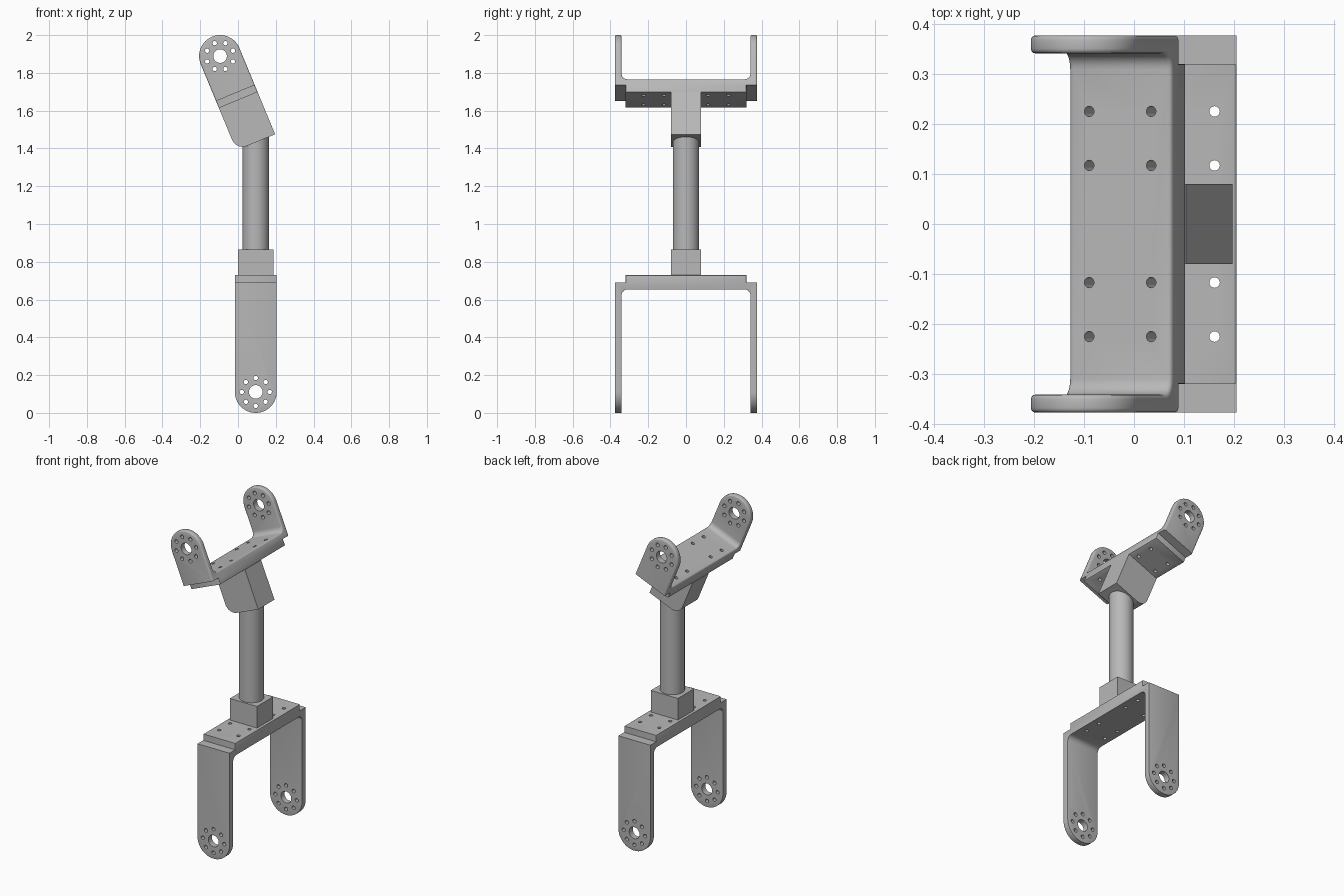
import bpy, bmesh
from math import radians, pi, sin, cos
from mathutils import Matrix, Vector

if "Cube" in bpy.data.objects:
    bpy.data.objects.remove(bpy.data.objects["Cube"], do_unlink=True)

metal = bpy.data.materials.new("machined grey metal")
metal.use_nodes = True
grey = (0.48, 0.48, 0.48, 1)
metal.diffuse_color = grey
metal.node_tree.nodes["Principled BSDF"].inputs["Base Color"].default_value = grey

HALF = 0.111      # half width of the forks
SPAN = 0.377      # half distance across the fork arms
WALL = 0.036      # arm and web thickness
PLATE = 0.04      # mounting plate thickness


def make(name, bm):
    bmesh.ops.recalc_face_normals(bm, faces=bm.faces[:])
    mesh = bpy.data.meshes.new(name)
    bm.to_mesh(mesh)
    bm.free()
    mesh.materials.append(metal)
    ob = bpy.data.objects.new(name, mesh)
    bpy.context.collection.objects.link(ob)
    return ob


def prism(points, depth):
    """Extrude a closed outline of 3D points along a vector."""
    bm = bmesh.new()
    face = bm.faces.new([bm.verts.new(p) for p in points])
    ext = bmesh.ops.extrude_face_region(bm, geom=[face])["geom"]
    bmesh.ops.translate(bm, vec=depth, verts=[v for v in ext if isinstance(v, bmesh.types.BMVert)])
    return bm


def box(x, y, z0, z1):
    return prism([(-x, -y, z0), (x, -y, z0), (x, y, z0), (-x, y, z0)], (0, 0, z1 - z0))


def drill(bm, radius, centre, along_y, length, sides):
    m = Matrix.Translation(centre)
    if along_y:
        m = m @ Matrix.Rotation(pi / 2, 4, 'X')
    bmesh.ops.create_cone(bm, cap_ends=True, segments=sides, radius1=radius,
                          radius2=radius, depth=length, matrix=m)


def boolean(ob, cutter, operation):
    mod = ob.modifiers.new("cut", 'BOOLEAN')
    mod.operation, mod.solver, mod.object = operation, 'EXACT', cutter
    bpy.context.view_layer.objects.active = ob
    bpy.ops.object.modifier_apply(modifier=mod.name)
    bpy.data.objects.remove(cutter, do_unlink=True)


def smooth(ob):
    bpy.ops.object.select_all(action='DESELECT')
    ob.select_set(True)
    bpy.context.view_layer.objects.active = ob
    bpy.ops.object.shade_smooth_by_angle(angle=radians(32))


def web_holes(base):
    bm = bmesh.new()
    for x in (-0.067, 0.067):
        for y in (-0.225, -0.117, 0.117, 0.225):
            drill(bm, 0.0105, (x, y, base), False, 0.2, 16)
    return make("web_hole_cutter", bm)


def fork(prefix, base, frame):
    """U-shaped fork: pivot at the local origin, arms up, web underside at base."""
    # U profile with filleted inner corners
    inner, floor, r = SPAN - WALL, base + WALL, 0.032
    half = [(SPAN, base), (SPAN, 0.2), (inner, 0.2)]
    for i in range(7):
        a = i * pi / 12
        half.append((inner - r + r * cos(a), floor + r - r * sin(a)))
    outline = half + [(-y, z) for y, z in reversed(half)]
    body = make(prefix + "_fork", prism([(-HALF, y, z) for y, z in outline], (2 * HALF, 0, 0)))

    # round the arm ends
    arc = [(HALF * cos(i * pi / 32), -0.5, HALF * sin(i * pi / 32)) for i in range(33)]
    arc += [(-HALF, -0.5, base - 0.1), (HALF, -0.5, base - 0.1)]
    boolean(body, make("arm_end_cutter", prism(arc, (0, 1, 0))), 'INTERSECT')

    # soften the outline of the arms and web
    bm = bmesh.new()
    bm.from_mesh(body.data)
    bmesh.ops.remove_doubles(bm, verts=bm.verts[:], dist=0.0005)
    edges = []
    for e in bm.edges:
        a, b = (v.co for v in e.verts)
        low = max(a.z, b.z) < -0.05
        crosswise = abs((b - a).normalized().x) > 0.9
        underside = max(a.z, b.z) < base + 0.001
        if e.calc_face_angle(0) > radians(50) and not underside and not (low and crosswise):
            edges.append(e)
    bmesh.ops.bevel(bm, geom=edges, offset=0.009, segments=3, profile=0.5,
                    affect='EDGES', clamp_overlap=True)
    bm.to_mesh(body.data)
    bm.free()

    # pivot bore with its bolt circle
    bm = bmesh.new()
    drill(bm, 0.036, (0, 0, 0), True, 1, 32)
    for i in range(8):
        a = i * pi / 4
        drill(bm, 0.0115, (0.074 * cos(a), 0, 0.074 * sin(a)), True, 1, 16)
    boolean(body, make("pivot_hole_cutter", bm), 'DIFFERENCE')
    boolean(body, web_holes(base), 'DIFFERENCE')

    # mounting plate on the back of the web
    bm = box(HALF, 0.32, base - PLATE, base)
    edges = [e for e in bm.edges if min(v.co.z for v in e.verts) < base - 0.01
             and abs((e.verts[0].co - e.verts[1].co).normalized().x) < 0.5]
    bmesh.ops.bevel(bm, geom=edges, offset=0.005, segments=2, profile=0.5, affect='EDGES')
    plate = make(prefix + "_mounting_plate", bm)
    boolean(plate, web_holes(base), 'DIFFERENCE')

    for ob in (body, plate):
        ob.matrix_world = frame
        smooth(ob)


# Lower fork points down, upper fork leans towards -x
lower = Matrix.Translation((0.094, 0, 0.111)) @ Matrix.Rotation(pi, 4, 'Y')
upper = Matrix.Translation((-0.095, 0, 1.889)) @ Matrix.Rotation(radians(-22.5), 4, 'Y')
fork("lower", -0.579, lower)
fork("upper", -0.212, upper)

# Lower socket block
socket = make("lower_socket", box(0.094, 0.08, 0.729, 0.865))
socket.location.x = 0.094

# Shaft between the sockets
bm = bmesh.new()
drill(bm, 0.07, (0, 0, 1.18), False, 0.66, 48)
shaft = make("shaft", bm)
shaft.location.x = 0.094
smooth(shaft)

# Tilted socket block with one rounded lower edge
bm = box(HALF, 0.08, -0.494, -0.252)
corner = [e for e in bm.edges if all(v.co.x < 0 and v.co.z < -0.4 for v in e.verts)]
bmesh.ops.bevel(bm, geom=corner, offset=0.06, segments=8, profile=0.5, affect='EDGES')
knuckle = make("upper_socket", bm)
knuckle.matrix_world = upper
smooth(knuckle)
